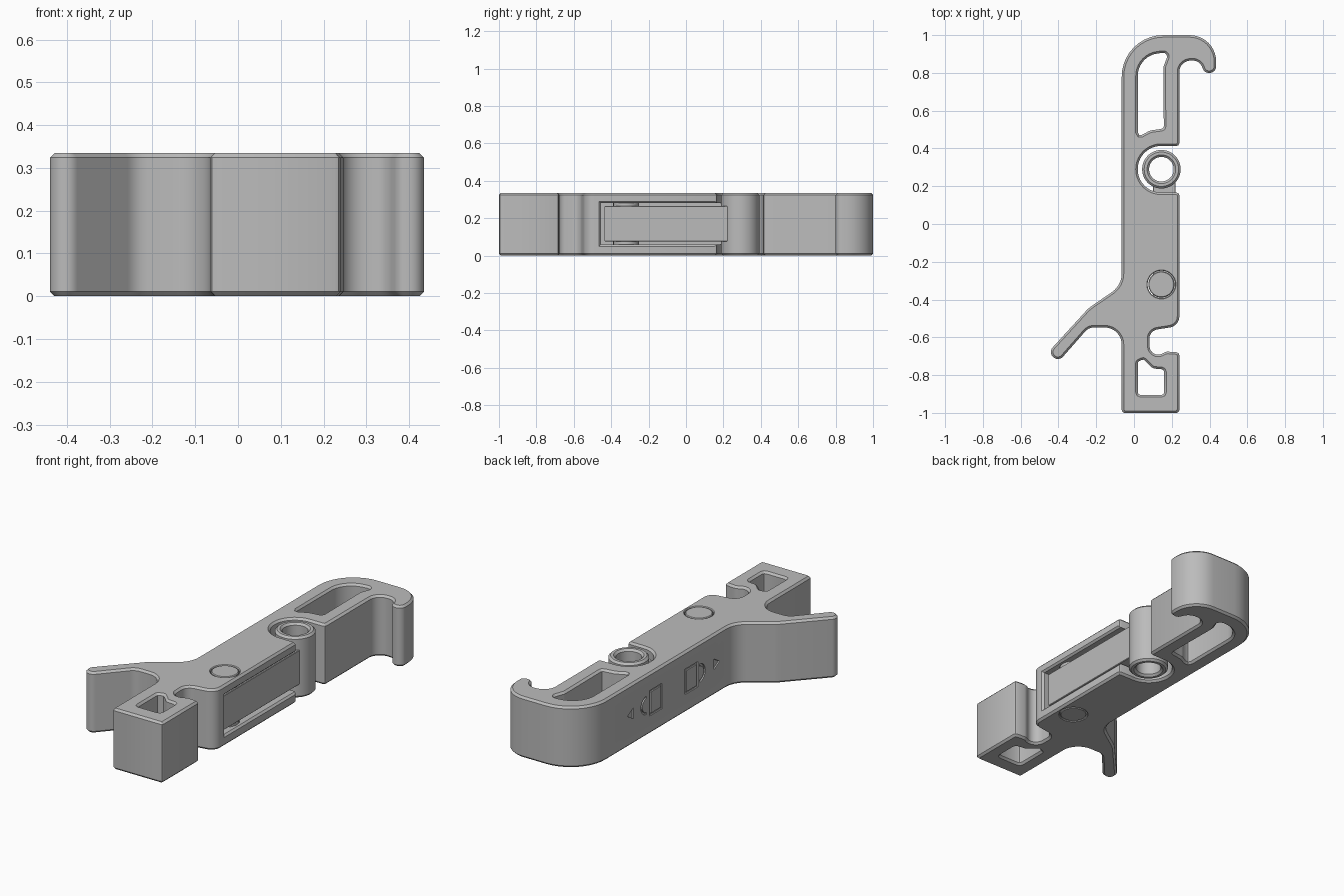
import bpy, bmesh, math
from mathutils import Vector, Matrix

if "Cube" in bpy.data.objects:
    bpy.data.objects.remove(bpy.data.objects["Cube"])

grey = bpy.data.materials.new("plain grey")
grey.use_nodes = True
GREY = (0.5, 0.5, 0.5, 1)
grey.diffuse_color = GREY
grey.node_tree.nodes["Principled BSDF"].inputs["Base Color"].default_value = GREY
H = 0.335
CH = 0.011


def fillet(points):
    """Round each corner (x, y, radius) of a polygon."""
    out = []
    n = len(points)
    for i, (x, y, r) in enumerate(points):
        p = Vector((x, y))
        a = (Vector(points[i - 1][:2]) - p).normalized()
        b = (Vector(points[(i + 1) % n][:2]) - p).normalized()
        if r == 0:
            out.append(p)
            continue
        half = a.angle(b) / 2
        centre = p + (a + b).normalized() * r / math.sin(half)
        t = r / math.tan(half)
        s, e = p + a * t - centre, p + b * t - centre
        a0 = math.atan2(s.y, s.x)
        sweep = math.remainder(math.atan2(e.y, e.x) - a0, math.tau)
        steps = max(1, round(abs(sweep) / 0.16)) if r > 0.016 else 2
        for k in range(steps + 1):
            ang = a0 + sweep * k / steps
            out.append(centre + r * Vector((math.cos(ang), math.sin(ang))))
    return out


def circle(x, y, r, n=48):
    return [Vector((x + r * math.cos(math.tau * k / n), y + r * math.sin(math.tau * k / n)))
            for k in range(n)]


def slab(name, z0, z1, loops):
    """Extrude an outline with holes; each loop is (points, chamfer), outline first."""
    bm = bmesh.new()
    caps = ([], [])
    for index, (pts, c) in enumerate(loops):
        if index:
            pts = pts[::-1]
        n = len(pts)
        inner = []
        for i, p in enumerate(pts):
            d1, d2 = (p - pts[i - 1]).normalized(), (pts[(i + 1) % n] - p).normalized()
            n1, n2 = Vector((-d1.y, d1.x)), Vector((-d2.y, d2.x))
            inner.append(p + (n1 + n2) * c / (1 + n1.dot(n2)))
        rings = [[bm.verts.new((q.x, q.y, z)) for q in ring] for ring, z in
                 ((inner, z0), (pts, z0 + c), (pts, z1 - c), (inner, z1))]
        for lo, hi in zip(rings, rings[1:]):
            for i in range(n):
                j = (i + 1) % n
                bm.faces.new((lo[i], lo[j], hi[j], hi[i]))
        for cap, ring in zip(caps, (rings[0], rings[3])):
            cap.extend(bm.edges.get((ring[i - 1], ring[i])) for i in range(n))
    for cap in caps:
        bmesh.ops.triangle_fill(bm, edges=cap, use_beauty=True)
    return finish(name, bm)


def finish(name, bm):
    bmesh.ops.recalc_face_normals(bm, faces=bm.faces)
    mesh = bpy.data.meshes.new(name)
    bm.to_mesh(mesh)
    bm.free()
    mesh.materials.append(grey)
    ob = bpy.data.objects.new(name, mesh)
    bpy.context.collection.objects.link(ob)
    return ob


def box(name, lo, hi, grow=0):
    """Box whose +x face may flare outward in y and z."""
    bm = bmesh.new()
    bmesh.ops.create_cube(bm, size=1)
    for v in bm.verts:
        for k in range(3):
            side = 1 if v.co[k] > 0 else -1
            v.co[k] = (hi if side > 0 else lo)[k] + (side * grow if k and v.co[0] > lo[0] + 1e-5 else 0)
    return finish(name, bm)


def cut(target, cutter):
    cutter.hide_render = True
    mod = target.modifiers.new("cut", "BOOLEAN")
    mod.operation = "DIFFERENCE"
    mod.solver = "EXACT"
    mod.object = cutter
    bpy.context.view_layer.objects.active = target
    bpy.ops.object.modifier_apply(modifier=mod.name)
    bpy.data.objects.remove(cutter)


# Body outline: tail block, notch, ring pocket, hook, then side arm
outline = fillet([
    (-0.065, -1, 0.015), (0.24, -1, 0.015), (0.24, -0.68, 0.015), (0.17, -0.675, 0.04),
    (0.085, -0.72, 0.045), (0.08, -0.565, 0.05), (0.24, -0.54, 0.06),
    (0.24, 0.167, 0.015), (0.02, 0.167, 0.122), (0.02, 0.413, 0.122), (0.24, 0.413, 0.015),
    (0.24, 0.865, 0.06), (0.345, 0.865, 0.05), (0.375, 0.8, 0.03), (0.435, 0.8, 0.035),
    (0.435, 1, 0.14), (-0.065, 1, 0.22),
    (-0.065, -0.325, 0.12), (-0.24, -0.445, 0.1), (-0.455, -0.68, 0.036),
    (-0.40, -0.73, 0.036), (-0.24, -0.548, 0.06), (-0.065, -0.548, 0.09)])
hook_window = fillet([
    (0.02, 0.46, 0.015), (0.085, 0.495, 0.05), (0.158, 0.505, 0.015),
    (0.155, 0.83, 0.03), (0.185, 0.91, 0.02), (0.02, 0.89, 0.12)])
tail_window = fillet([
    (0.02, -0.905, 0.015), (0.16, -0.905, 0.015), (0.16, -0.77, 0.015),
    (0.10, -0.765, 0.03), (0.05, -0.715, 0.015), (0.02, -0.73, 0.01)])
PIN = (0.145, -0.32)
body = slab("body", 0, H, [(outline, CH), (hook_window, CH), (tail_window, CH),
                           (circle(*PIN, 0.073), 0.004)])

# Side slot with a flared mouth
cut(body, box("slot_cutter", (0.05, -0.455, 0.06), (0.3, 0.29, 0.28)))
cut(body, box("slot_flare_cutter", (0.23, -0.455, 0.06), (0.25, 0.29, 0.28), 0.02))


# Shallow symbols engraved on the closed side
def engrave(*loops):
    cutter = slab("symbol_cutter", -0.02, 0.008, [(loop, 0.001) for loop in loops])
    cutter.data.transform(Matrix(((0, 0, 1, -0.065), (1, 0, 0, 0), (0, 1, 0, 0), (0, 0, 0, 1))))
    cut(body, cutter)


def poly(*pts):
    return [Vector(p) for p in pts]


def frame(y0, z0, y1, z1, w=0.012):
    engrave(poly((y0, z0), (y1, z0), (y1, z1), (y0, z1)),
            poly((y0 + w, z0 + w), (y1 - w, z0 + w), (y1 - w, z1 - w), (y0 + w, z1 - w)))


def shackle(y, s, tall):
    arc = [Vector((y + s * r * math.sin(a * math.pi / 12), 0.17 + r * math.cos(a * math.pi / 12)))
           for r, order in ((tall, range(13)), (tall - 0.012, range(12, -1, -1))) for a in order]
    engrave(arc if s < 0 else arc[::-1])


frame(0.30, 0.1, 0.41, 0.24)
shackle(0.435, 1, 0.05)
engrave(poly((0.55, 0.14), (0.60, 0.17), (0.55, 0.20)))
frame(-0.01, 0.1, 0.10, 0.24)
shackle(-0.025, -1, 0.05)
engrave(poly((-0.15, 0.14), (-0.15, 0.20), (-0.20, 0.17)))

# Pivot pin, pivot ring and the lever lying in the slot
pin = slab("pivot_pin", 0, H, [(circle(*PIN, 0.069), 0.004)])
ring = slab("pivot_ring", 0, H, [(circle(0.145, 0.29, 0.102), CH), (circle(0.145, 0.29, 0.065), CH)])
lever = slab("lever", 0.075, 0.265, [(poly((0.1, -0.435), (0.22, -0.435), (0.22, 0.222), (0.1, 0.222)), 0.003)])

bpy.ops.object.select_all(action="DESELECT")
for ob in (body, pin, ring, lever):
    ob.select_set(True)
bpy.context.view_layer.objects.active = body
bpy.ops.object.shade_smooth_by_angle(angle=math.radians(30))
